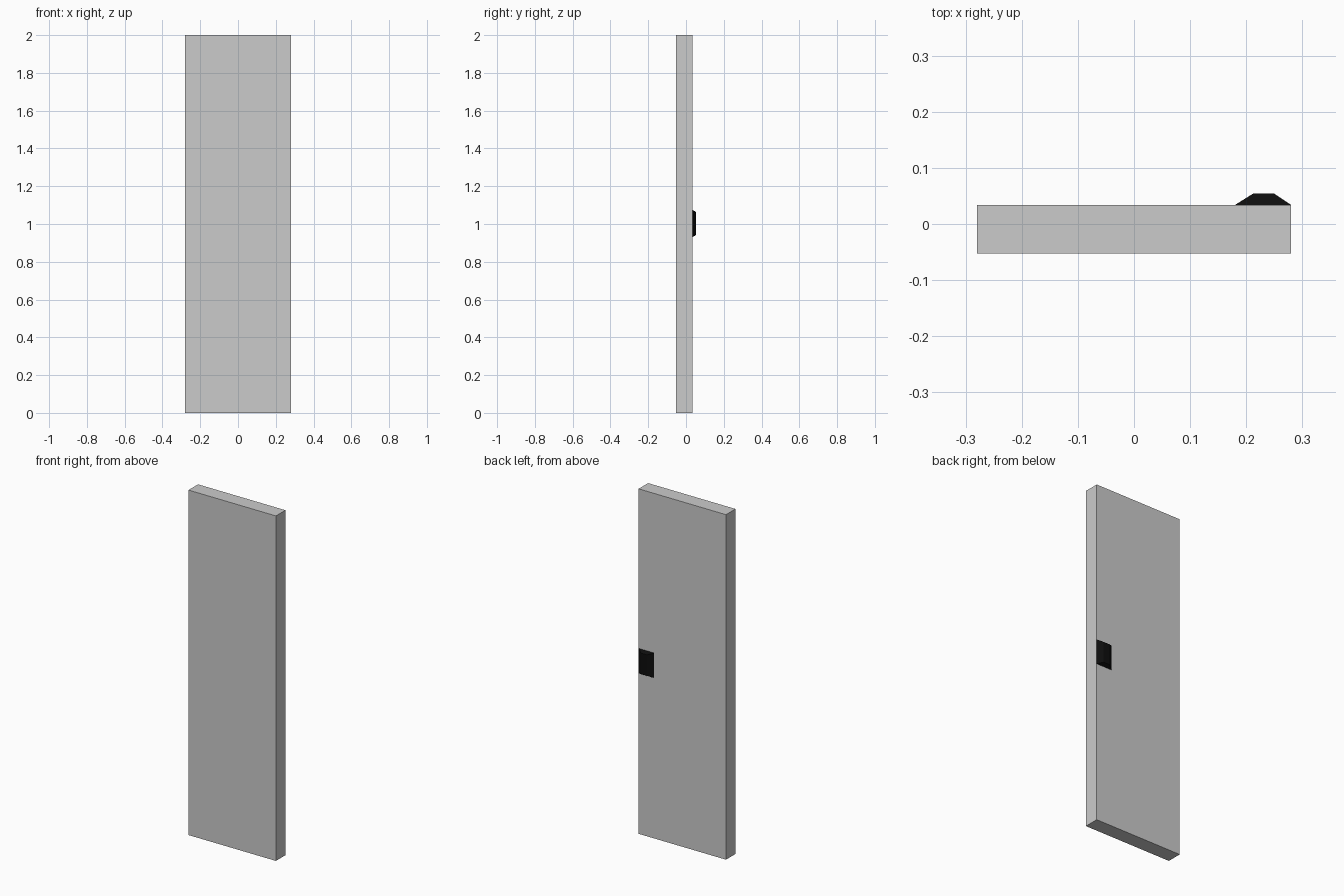
import bpy, bmesh

if "Cube" in bpy.data.objects:
    bpy.data.objects.remove(bpy.data.objects["Cube"])


def loft(name, lower, upper):
    """Solid between two xz rectangles, each (x0, x1, z0, z1, y)."""
    bm = bmesh.new()
    rings = []
    for x0, x1, z0, z1, y in (lower, upper):
        rings.append([bm.verts.new((x, y, z)) for x, z in
                      ((x0, z0), (x1, z0), (x1, z1), (x0, z1))])
    a, b = rings
    bm.faces.new(a)
    bm.faces.new(b)
    for i in range(4):
        j = (i + 1) % 4
        bm.faces.new((a[i], a[j], b[j], b[i]))
    bmesh.ops.recalc_face_normals(bm, faces=bm.faces)
    mesh = bpy.data.meshes.new(name)
    bm.to_mesh(mesh)
    bm.free()
    obj = bpy.data.objects.new(name, mesh)
    bpy.context.collection.objects.link(obj)
    return obj


# Tall flat door slab
loft("door_panel", (-0.28, 0.28, 0, 2, -0.053), (-0.28, 0.28, 0, 2, 0.034))

# Tapered black pull on the back, flush with the +x edge
handle = loft("handle", (0.18, 0.28, 0.93, 1.075, 0.034),
              (0.212, 0.25, 0.942, 1.063, 0.054))
black = bpy.data.materials.new("black")
black.diffuse_color = (0.004, 0.004, 0.004, 1)
black.use_nodes = True
black.node_tree.nodes["Principled BSDF"].inputs["Base Color"].default_value = black.diffuse_color
handle.data.materials.append(black)
